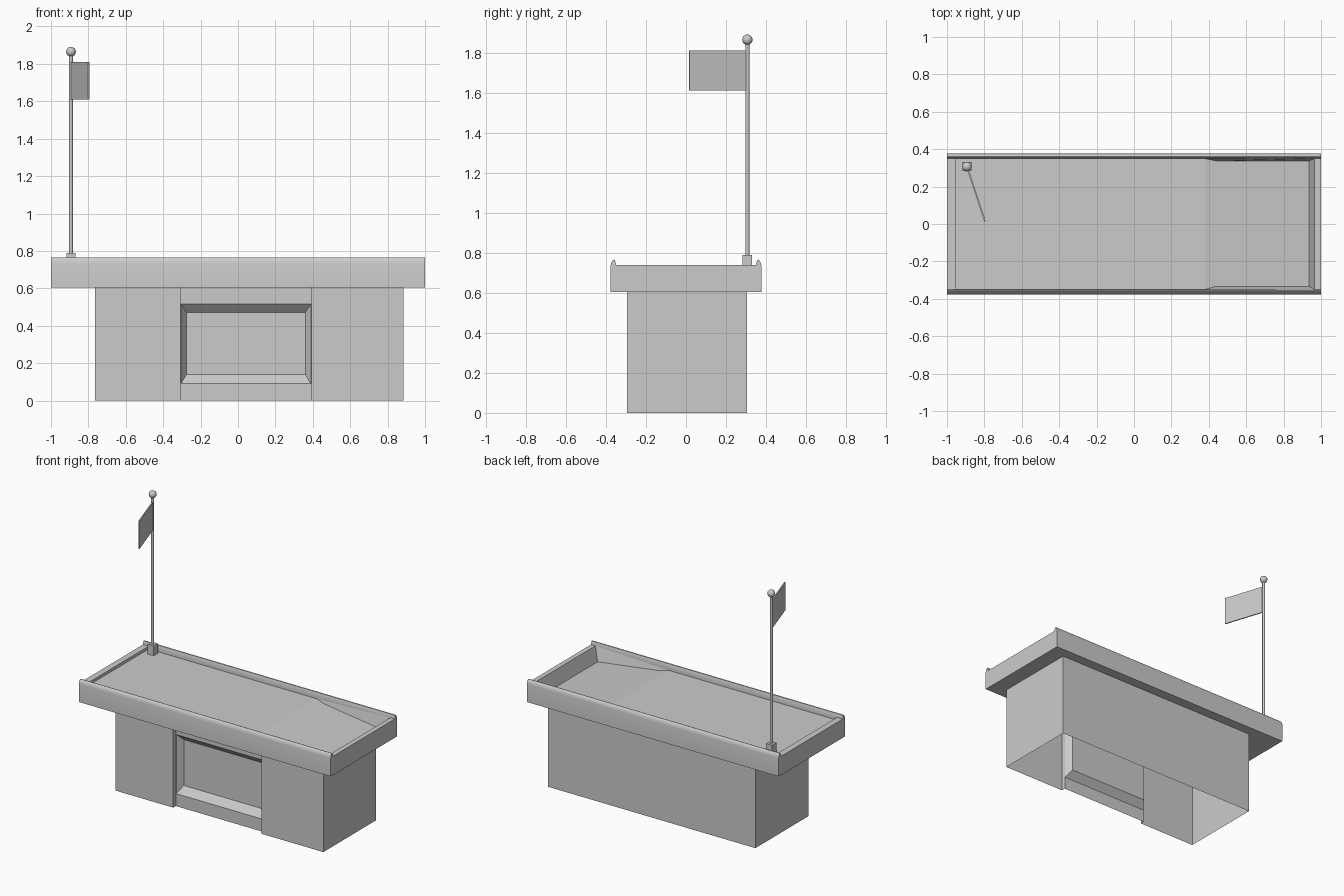
import bpy, bmesh, math
from mathutils import Matrix, Vector

cube = bpy.data.objects.get("Cube")
if cube:
    bpy.data.objects.remove(cube, do_unlink=True)

grey = bpy.data.materials.new("light_grey")
grey.use_nodes = True
colour = (0.6, 0.6, 0.6, 1)
grey.diffuse_color = colour
grey.node_tree.nodes["Principled BSDF"].inputs["Base Color"].default_value = colour


def finish(name, bm, smooth=False):
    bmesh.ops.remove_doubles(bm, verts=bm.verts, dist=0.0001)
    bmesh.ops.recalc_face_normals(bm, faces=bm.faces)
    mesh = bpy.data.meshes.new(name)
    bm.to_mesh(mesh)
    bm.free()
    mesh.materials.append(grey)
    obj = bpy.data.objects.new(name, mesh)
    bpy.context.collection.objects.link(obj)
    if smooth:
        bpy.ops.object.select_all(action='DESELECT')
        obj.select_set(True)
        bpy.context.view_layer.objects.active = obj
        bpy.ops.object.shade_smooth_by_angle(angle=math.radians(40))
    return obj


def face(bm, *points):
    bm.faces.new([bm.verts.new(p) for p in points])


def bridge(bm, a, b, closed=True):
    """Quads between two matching loops of points."""
    n = len(a)
    for i in range(n if closed else n - 1):
        j = (i + 1) % n
        face(bm, a[i], a[j], b[j], b[i])


def rect_xz(x0, x1, z0, z1, y):
    return [(x0, y, z0), (x1, y, z0), (x1, y, z1), (x0, y, z1)]


def rect_xy(x0, x1, y0, y1, z0, z1):
    """Horizontal rectangle with its own height at each x end."""
    return [(x0, y0, z0), (x1, y0, z1), (x1, y1, z1), (x0, y1, z0)]


def box(name, lo, hi):
    bm = bmesh.new()
    size = Vector(hi) - Vector(lo)
    mid = (Vector(hi) + Vector(lo)) / 2
    bmesh.ops.create_cube(bm, size=1, matrix=Matrix.Translation(mid) @ Matrix.Diagonal((*size, 1)))
    return finish(name, bm)


# Cabinet: an open-bottomed shell with a recessed front panel
left, right, front, back, deck = -0.765, 0.885, -0.295, 0.305, 0.605
niche_l, niche_r, panel_y, inner_y = -0.308, 0.392, -0.265, -0.222
bm = bmesh.new()
outline = [(niche_r, panel_y), (niche_r, front), (right, front), (right, back),
           (left, back), (left, front), (niche_l, front), (niche_l, panel_y)]
bridge(bm, [(x, y, 0) for x, y in outline], [(x, y, deck) for x, y in outline], closed=False)
panel = rect_xz(niche_l, niche_r, 0, deck, panel_y)
opening = rect_xz(niche_l + 0.003, niche_r - 0.003, 0.09, 0.515, panel_y)
inner = rect_xz(-0.275, 0.36, 0.14, 0.47, inner_y)
bridge(bm, panel, opening)
bridge(bm, opening, inner)
face(bm, *inner)
finish("cabinet", bm)

# Counter ends and underside
under, lip, belt, half, edge = 0.605, 0.74, 0.72, 0.377, 0.35
bm = bmesh.new()
face(bm, *rect_xy(-1, 1, -half, half, under, under))
for x, inner_x in ((-1, -0.955), (1, 0.965)):
    face(bm, (x, -half, under), (x, half, under), (x, half, lip), (x, -half, lip))
    face(bm, (x, -edge, lip), (x, edge, lip), (inner_x, edge, lip), (inner_x, -edge, lip))
face(bm, (-0.955, -edge, lip), (-0.955, edge, lip), (-0.955, edge, belt), (-0.955, -edge, belt))
finish("counter_body", bm)

# Rounded rails along the front and the back
rail = [(half, under), (half, 0.735), (0.374, 0.75), (0.368, 0.76), (0.362, 0.766),
        (0.356, 0.764), (0.353, 0.755), (edge, lip), (edge, belt)]
for name, side in (("front_rail", -1), ("back_rail", 1)):
    bm = bmesh.new()
    ends = [[(x, side * y, z) for y, z in rail] for x in (-1, 1)]
    bridge(bm, *ends, closed=False)
    for end in ends:
        face(bm, *end[1:-1])
    finish(name, bm, smooth=True)

# Flat belt, then the bagging tray sloping down to the far end
tray_x = 0.38
bm = bmesh.new()
face(bm, *rect_xy(-0.955, tray_x, -edge, edge, belt, belt))
finish("belt", bm)

bm = bmesh.new()
rim = rect_xy(tray_x, 0.965, -edge, edge, belt, lip)
floor = rect_xy(0.44, 0.935, -0.333, 0.337, 0.708, 0.64)
bridge(bm, rim, floor)
face(bm, *floor)
finish("bagging_tray", bm)

# Flag pole with its foot and ball
px, py = -0.893, 0.307
box("pole_foot", (px - 0.024, py - 0.024, belt), (px + 0.024, py + 0.024, 0.79))

bm = bmesh.new()
bmesh.ops.create_cone(bm, cap_ends=True, segments=12, radius1=0.01, radius2=0.01, depth=1.08,
                      matrix=Matrix.Translation((px, py, 1.31)))
finish("flag_pole", bm, smooth=True)

bm = bmesh.new()
bmesh.ops.create_uvsphere(bm, u_segments=16, v_segments=10, radius=0.026,
                          matrix=Matrix.Translation((px, py, 1.865)))
finish("pole_ball", bm, smooth=True)

# Flag, a thin plate swung towards the front
start, tip = Vector((px, py, 1.71)), Vector((-0.797, 0.015, 1.71))
along = tip - start
bm = bmesh.new()
turn = Matrix.Rotation(math.atan2(along.y, along.x), 4, 'Z')
bmesh.ops.create_cube(bm, size=1, matrix=Matrix.Translation((start + tip) / 2) @ turn
                      @ Matrix.Diagonal((along.length, 0.008, 0.2, 1)))
finish("flag", bm)
